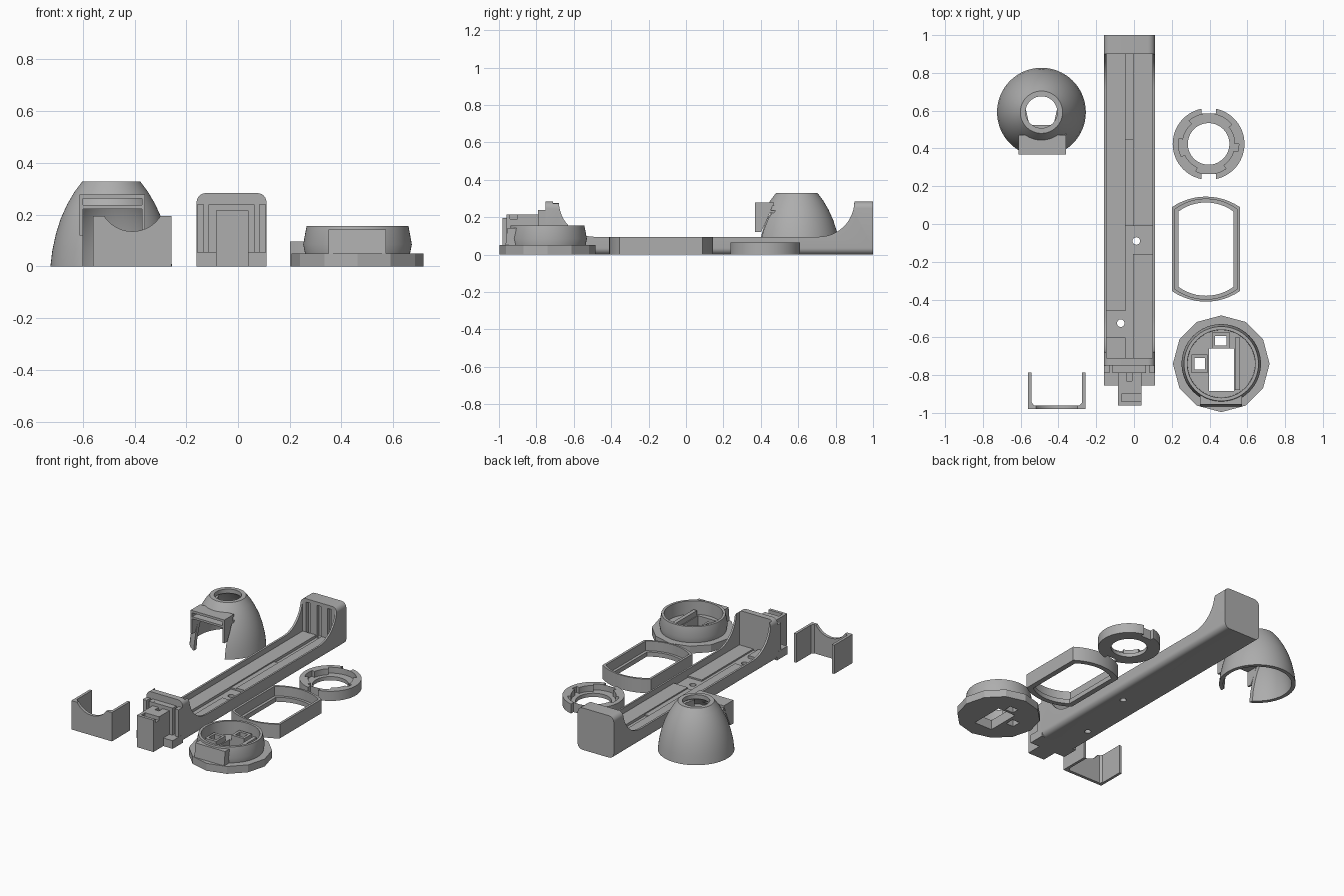
import bpy, bmesh, math
from math import sin, cos, pi, radians
from mathutils import Vector

if "Cube" in bpy.data.objects:
    bpy.data.objects.remove(bpy.data.objects["Cube"])

grey = bpy.data.materials.new("plain grey")
grey.diffuse_color = (0.42, 0.42, 0.42, 1)
grey.use_nodes = True
grey.node_tree.nodes["Principled BSDF"].inputs["Base Color"].default_value = grey.diffuse_color


def finish(name, bm):
    bmesh.ops.remove_doubles(bm, verts=bm.verts, dist=1e-5)
    bmesh.ops.recalc_face_normals(bm, faces=bm.faces)
    me = bpy.data.meshes.new(name)
    bm.to_mesh(me)
    bm.free()
    me.materials.append(grey)
    ob = bpy.data.objects.new(name, me)
    bpy.context.collection.objects.link(ob)
    return ob


def prism(name, pts, axis, lo, hi):
    """Extrude a 2D outline along an axis: x takes (y,z), y takes (x,z), z takes (x,y)."""
    def place(a, b, c):
        return {'x': (c, a, b), 'y': (a, c, b), 'z': (a, b, c)}[axis]
    bm = bmesh.new()
    a = [bm.verts.new(place(*p, lo)) for p in pts]
    b = [bm.verts.new(place(*p, hi)) for p in pts]
    n = len(pts)
    bm.faces.new(a)
    bm.faces.new(b)
    for i in range(n):
        j = (i + 1) % n
        bm.faces.new((a[i], a[j], b[j], b[i]))
    return finish(name, bm)


def box(name, x0, x1, y0, y1, z0, z1):
    return prism(name, [(x0, y0), (x1, y0), (x1, y1), (x0, y1)], 'z', z0, z1)


def arc(cx, cy, r, a0, a1, n=12):
    return [(cx + r * cos(radians(a0 + (a1 - a0) * i / n)),
             cy + r * sin(radians(a0 + (a1 - a0) * i / n))) for i in range(n + 1)]


def disc(name, cx, cy, r, z0, z1, n=48):
    return prism(name, arc(cx, cy, r, 0, 360, n)[:-1], 'z', z0, z1)


def lathe(name, cx, cy, profile, n=64):
    """Revolve a closed (radius, z) profile around a vertical axis."""
    bm = bmesh.new()
    rings = [[bm.verts.new((cx + r * cos(2 * pi * i / n), cy + r * sin(2 * pi * i / n), z))
              for r, z in profile] for i in range(n)]
    m = len(profile)
    for i in range(n):
        p, q = rings[i], rings[(i + 1) % n]
        for k in range(m):
            l = (k + 1) % m
            bm.faces.new((p[k], q[k], q[l], p[l]))
    return finish(name, bm)


def cut(ob, *cutters):
    for c in cutters:
        mod = ob.modifiers.new("cut", 'BOOLEAN')
        mod.operation, mod.solver, mod.object = 'DIFFERENCE', 'EXACT', c
        bpy.context.view_layer.update()
        me = bpy.data.meshes.new_from_object(
            ob.evaluated_get(bpy.context.evaluated_depsgraph_get()))
        ob.modifiers.clear()
        ob.data = me
        bpy.data.objects.remove(c)
    return ob


# ---- long tray: rounded bar, scooped along the top, hollowed
X0, X1, H, R = -0.16, 0.11, 0.283, 0.035
outline = (arc(X1 - R, H - R, R, 0, 90, 6) + arc(X0 + R, H - R, R, 90, 180, 6)
           + arc(X0 + R, R, R, 180, 270, 6) + arc(X1 - R, R, R, 270, 360, 6))
tray = prism("tray", outline, 'y', -0.75, 1.0)
scoop = ([(-0.68, 0.4)] + arc(-0.49, 0.285, 0.19, 180, 270)
         + arc(0.71, 0.285, 0.19, 270, 360) + [(0.9, 0.4)])
cut(tray,
    prism("c", scoop, 'x', -0.3, 0.3),
    box("c", X0 + 0.014, X1 - 0.012, -0.71, 0.9, 0.04, 0.4),
    disc("c", 0.012, -0.09, 0.02, -0.1, 0.2, 24),
    disc("c", -0.07, -0.525, 0.02, -0.1, 0.2, 24),
    *[box("c", x, x + 0.03, 0.89, 0.925, 0.045, 0.26) for x in (-0.12, -0.04, 0.04)])
# floor steps inside the tray
box("floor_step_left", -0.147, -0.045, -0.46, 0.9, 0.035, 0.058)
box("floor_step_middle", -0.046, -0.005, -0.01, 0.45, 0.035, 0.05)
box("floor_step_right", -0.006, 0.099, -0.01, 0.9, 0.035, 0.058)
box("floor_step_front", -0.006, 0.099, -0.71, -0.16, 0.035, 0.05)
box("floor_corner_block", -0.147, -0.045, -0.71, -0.6, 0.035, 0.058)

# ---- plug at the front end of the tray
plug = box("plug_block", -0.085, 0.04, -0.96, -0.745, 0, 0.215)
cut(plug, box("c", -0.04, -0.01, -0.83, -0.752, 0.14, 0.3),
    box("c", -0.065, 0.05, -0.94, -0.9, 0.19, 0.3))
box("plug_flange", X0, X1, -0.855, -0.745, 0.0, 0.055)
for i, c in enumerate((-0.145, -0.1, 0.05, 0.095)):
    box("plug_rib_%d" % i, c - 0.014, c + 0.014, -0.79, -0.745, 0.05, 0.238)
box("plug_crosspiece", -0.085, 0.04, -0.79, -0.745, 0.2, 0.238)

# ---- hollow domed shell with a doorway and a square hood
DX, DY = -0.49, 0.592
outer = [(0.235, 0), (0.228, 0.06), (0.214, 0.125), (0.195, 0.185),
         (0.17, 0.24), (0.142, 0.288), (0.112, 0.328)]
inner = [(0.084, 0.328), (0.084, 0.3), (0.12, 0.275), (0.148, 0.232), (0.172, 0.18),
         (0.19, 0.122), (0.204, 0.06), (0.21, 0)]
dome = lathe("dome_shell", DX, DY, outer + inner)
cut(dome, box("c", -0.6, -0.372, 0.3, 0.55, -0.1, 0.235))
# hood: roof, shelf and side walls trimmed to the dome interior
HX0, HX1 = -0.612, -0.36
box("hood_roof", HX0, HX1, 0.368, 0.47, 0.262, 0.278)
box("hood_shelf", HX0, HX1, 0.368, 0.525, 0.222, 0.236)
for side, x in (("left", HX0), ("right", HX1 - 0.012)):
    prism("hood_wall_" + side, [(0.368, 0.278), (0.47, 0.278), (0.43, 0.18),
                                (0.40, 0.12), (0.368, 0.12)], 'x', x, x + 0.012)
for side, x, s in (("left", -0.575, 1), ("right", -0.405, -1)):
    prism("hood_guide_" + side, [(x, 0.62), (x + s * 0.022, 0.52), (x - s * 0.02, 0.52),
                                 (x - s * 0.02, 0.62)], 'z', 0.222, 0.29)

# ---- locking ring with notched rim
RX, RY = 0.395, 0.424
ring = lathe("locking_ring", RX, RY, [(0.11, 0), (0.19, 0), (0.19, 0.065), (0.16, 0.065),
                                      (0.16, 0.025), (0.11, 0.025)])
cut(ring, *[box("c", RX - 0.038, RX + 0.038, y - 0.02, y + 0.02, -0.1, 0.2)
            for y in (RY - 0.18, RY + 0.18)])
for i, a in enumerate((0, 130, 205, 305)):
    prism("ring_tab_%d" % i, arc(RX, RY, 0.163, a, a + 40, 8)
          + arc(RX, RY, 0.138, a + 40, a, 8), 'z', 0.02, 0.065)

# ---- oblong frame with bowed ends and an inner lip
FX, FY = 0.381, -0.133


def oblong(hw, hs, bow):
    """Half width, half straight length, height of the bowed end."""
    r = (hw * hw + bow * bow) / (2 * bow)
    a = math.degrees(math.asin(hw / r))
    return (arc(FX, FY + hs + bow - r, r, 90 - a, 90 + a)
            + arc(FX, FY - hs - bow + r, r, 270 - a, 270 + a))


frame = prism("oblong_frame", oblong(0.18, 0.222, 0.056), 'z', 0, 0.095)
cut(frame, prism("c", oblong(0.164, 0.212, 0.053), 'z', 0.03, 0.2),
    prism("c", oblong(0.145, 0.2, 0.047), 'z', -0.1, 0.2))

# ---- faceted base with a thin collar and cut openings
BX, BY = 0.462, -0.74


def openings():
    return [box("c", 0.398, 0.53, -0.885, -0.66, -0.1, 0.3),
            box("c", 0.43, 0.49, -0.642, -0.594, -0.1, 0.3),
            box("c", 0.32, 0.375, -0.77, -0.71, -0.1, 0.3)]


base = disc("faceted_base", BX, BY, 0.256, 0, 0.05, 12)
cut(base, *openings())
lathe("base_collar", BX, BY, [(0.178, 0.045), (0.202, 0.045), (0.21, 0.085), (0.197, 0.155),
                              (0.18, 0.155)])
step = disc("collar_floor", BX, BY, 0.18, 0.045, 0.065)
cut(step, *openings())
for name, x0, x1, y0, y1 in (("rear_socket", 0.412, 0.507, -0.66, -0.575),
                             ("side_socket", 0.305, 0.39, -0.79, -0.69)):
    s = box(name, x0, x1, y0, y1, 0.06, 0.1)
    cut(s, *openings())
box("collar_ledge", 0.535, 0.56, -0.88, -0.6, 0.06, 0.1)
tab = prism("collar_tab", [(-0.965, 0.05), (-0.9, 0.05), (-0.9, 0.143), (-0.955, 0.143)],
            'x', 0.35, 0.572)
cut(tab, disc("c", BX, BY, 0.19, 0, 0.3))

# ---- U-shaped clip with a scooped front
CX0, CX1 = -0.56, -0.257
cm = (CX0 + CX1) / 2
a = math.degrees(math.asin(0.07 / 0.13))
front = ([(CX0, 0), (CX1, 0), (CX1, 0.195)] + arc(cm, 0.265, 0.13, -a, -180 + a, 16)
         + [(CX0, 0.195)])
prism("clip_front", front, 'y', -0.98, -0.96)
for side, x, s in (("left", CX0, 1), ("right", CX1, -1)):
    prism("clip_side_" + side, [(x, -0.965), (x + s * 0.035, -0.965), (x + s * 0.018, -0.945),
                                (x + s * 0.018, -0.785), (x, -0.785)], 'z', 0, 0.195)

# smooth the curved surfaces, keep hard edges sharp
for ob in list(bpy.context.scene.objects):
    ob.select_set(True)
    bpy.context.view_layer.objects.active = ob
bpy.ops.object.shade_smooth_by_angle(angle=radians(25))
